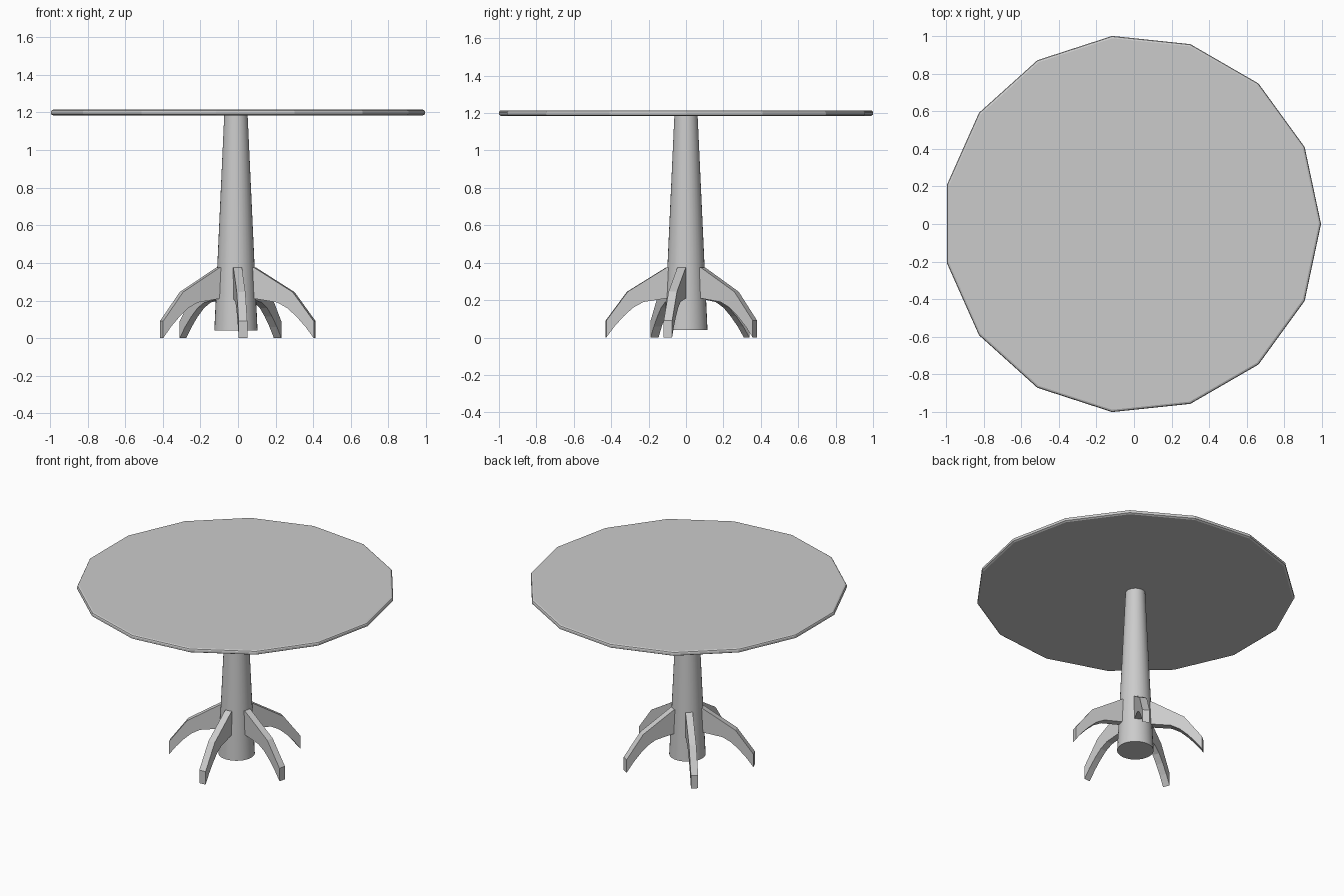
import bpy, bmesh
from math import cos, sin, radians, tau

if "Cube" in bpy.data.objects:
    bpy.data.objects.remove(bpy.data.objects["Cube"])

CX = -0.011  # shared axis of top, column and legs


def make_object(name, bm):
    bmesh.ops.recalc_face_normals(bm, faces=bm.faces)
    mesh = bpy.data.meshes.new(name)
    bm.to_mesh(mesh)
    bm.free()
    obj = bpy.data.objects.new(name, mesh)
    bpy.context.collection.objects.link(obj)
    return obj


def stacked_rings(name, sides, rings):
    """Closed solid from (radius, z) rings around the table axis."""
    bm = bmesh.new()
    loops = [[bm.verts.new((CX + r * cos(tau * i / sides), r * sin(tau * i / sides), z))
              for i in range(sides)] for r, z in rings]
    for a, b in zip(loops, loops[1:]):
        for i in range(sides):
            j = (i + 1) % sides
            bm.faces.new((a[i], a[j], b[j], b[i]))
    bm.faces.new(loops[0])
    bm.faces.new(loops[-1])
    return make_object(name, bm)


def leg(name, angle, profile, thickness):
    """Flat (radius, z) profile extruded sideways and turned about the axis."""
    c, s = cos(angle), sin(angle)
    h = thickness / 2
    bm = bmesh.new()
    sides = [[bm.verts.new((CX + r * c - t * s, r * s + t * c, z)) for r, z in profile]
             for t in (-h, h)]
    n = len(profile)
    for side in sides:
        bm.faces.new(side)
    for i in range(n):
        j = (i + 1) % n
        bm.faces.new((sides[0][i], sides[0][j], sides[1][j], sides[1][i]))
    return make_object(name, bm)


# fifteen-sided top with a softened rim
stacked_rings("table_top", 15, [(0.995, 1.185), (1.0055, 1.191), (1.0055, 1.205),
                                (1.002, 1.211), (0.993, 1.215)])

# tapered round column
column = stacked_rings("column", 32, [(0.115, 0.04), (0.062, 1.19)])
bpy.context.view_layer.objects.active = column
column.select_set(True)
bpy.ops.object.shade_smooth_by_angle(angle=radians(30))

# five curved legs
profile = [(0.085, 0.375), (0.105, 0.375), (0.315, 0.245), (0.43, 0.09), (0.43, 0.0),
           (0.385, 0.06), (0.335, 0.115), (0.285, 0.16), (0.23, 0.19), (0.105, 0.21), (0.085, 0.21)]
for k in range(5):
    leg(f"leg_{k + 1}", radians(-85 + 72 * k), profile, 0.046)
